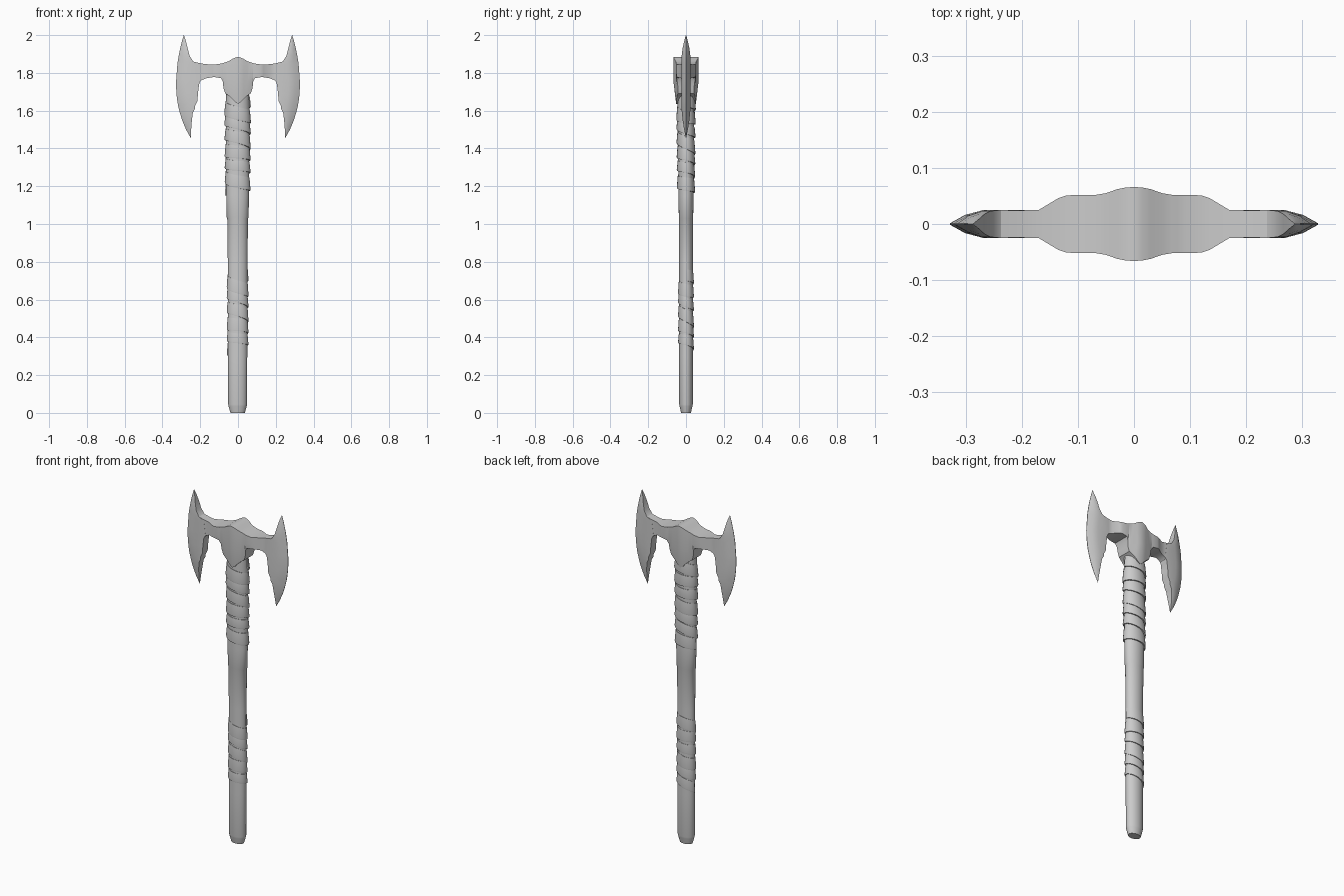
import bpy, bmesh, math
from math import cos, sin, pi

if "Cube" in bpy.data.objects:
    bpy.data.objects.remove(bpy.data.objects["Cube"])


def loft(name, rings, cap_start=True, cap_end=True, mirror=False, angle=35):
    """Skin a list of equal-length closed rings."""
    bm = bmesh.new()
    vs = [[bm.verts.new(p) for p in ring] for ring in rings]
    n = len(rings[0])
    for a, b in zip(vs, vs[1:]):
        for i in range(n):
            j = (i + 1) % n
            bm.faces.new((a[i], a[j], b[j], b[i]))
    if cap_start:
        bm.faces.new(vs[0][::-1])
    if cap_end:
        bm.faces.new(vs[-1])
    bmesh.ops.remove_doubles(bm, verts=bm.verts, dist=1e-5)
    bmesh.ops.recalc_face_normals(bm, faces=bm.faces)
    if not cap_start and sum(f.normal.z for f in bm.faces if f.calc_center_median().z > 1.84) < 0:
        bmesh.ops.reverse_faces(bm, faces=bm.faces)
    me = bpy.data.meshes.new(name)
    bm.to_mesh(me)
    bm.free()
    ob = bpy.data.objects.new(name, me)
    bpy.context.collection.objects.link(ob)
    if mirror:
        ob.modifiers.new("mirror", 'MIRROR')
    bpy.ops.object.select_all(action='DESELECT')
    ob.select_set(True)
    bpy.context.view_layer.objects.active = ob
    bpy.ops.object.shade_smooth_by_angle(angle=math.radians(angle))
    return ob


# Shaft: oval sections (z, half width, half depth)
SHAFT = [(0, .038, .026), (.035, .048, .034), (.045, .050, .036), (.3, .051, .036),
         (.8, .052, .036), (1.03, .055, .037), (1.035, .058, .038), (1.15, .060, .040),
         (1.4, .061, .042), (1.6, .063, .044), (1.72, .060, .045)]


def shaft_radius(z):
    for (z0, a0, b0), (z1, a1, b1) in zip(SHAFT, SHAFT[1:]):
        if z <= z1:
            f = max(0, (z - z0) / (z1 - z0))
            return a0 + f * (a1 - a0), b0 + f * (b1 - b0)
    return SHAFT[-1][1:]


CX = -.002
loft("shaft", [[(CX + a * cos(2 * pi * i / 24), b * sin(2 * pi * i / 24), z)
                for i in range(24)] for z, a, b in SHAFT])


# Leather wraps: a strip wound down the shaft, lower edge standing proud
def wrap(name, z_low, z_high, turns, proud):
    rings, steps = [], 24
    total = int(turns * steps)
    height = (z_high - z_low) / (turns + .8)
    for k in range(total + 1):
        t = 2 * pi * k / steps
        f = k / total
        zt = z_high - f * (z_high - z_low - height * .85) + .008 * sin(t * .83)
        h = height * (.85 + .12 * sin(t * .37))
        ring = []
        for z, off in ((zt, -.004), (zt, proud * .3), (zt - h * .9, proud),
                       (zt - h, proud * .85), (zt - h, -.004)):
            a, b = shaft_radius(z)
            ring.append((CX + (a + off) * cos(t), (b + off) * sin(t), z))
        rings.append(ring)
    loft(name, rings)


wrap("upper_grip_wrap", 1.15, 1.68, 6.5, .008)
wrap("lower_grip_wrap", .31, .76, 5.5, .006)

# Axe head bridge and socket: (x, top z, bottom z, half depth above, half depth at bottom)
BRIDGE = [(0, 1.885, 1.635, .066, .052), (.015, 1.881, 1.645, .065, .052),
          (.03, 1.874, 1.662, .062, .050), (.05, 1.862, 1.68, .055, .047),
          (.068, 1.856, 1.692, .052, .042), (.077, 1.853, 1.72, .052, .042),
          (.08, 1.852, 1.752, .052, .046), (.09, 1.849, 1.772, .052, .050),
          (.12, 1.845, 1.777, .051, .050), (.135, 1.845, 1.777, .046, .046),
          (.17, 1.846, 1.771, .025, .025), (.195, 1.85, 1.76, .0245, .0245),
          (.21, 1.853, 1.74, .0245, .0245), (.24, 1.861, 1.735, .0245, .0245)]
rings = []
for x, zt, zb, d, e in BRIDGE:
    zm = max(1.75, zb + (zt - zb) * .35)
    rings.append([(x, -d, zt), (x, d, zt), (x, d, zm), (x, e, zb), (x, -e, zb), (x, -d, zm)])
loft("head_bridge", rings, cap_start=False, mirror=True)

# Crescent blades: (z, inner x, cutting edge x, half thickness)
BLADE = [(2.0, .286, .287, .001), (1.97, .276, .296, .009), (1.93, .266, .306, .018),
         (1.89, .256, .314, .023), (1.86, .237, .319, .025), (1.845, .205, .321, .025),
         (1.765, .195, .327, .025), (1.74, .206, .328, .025), (1.69, .212, .326, .025),
         (1.65, .215, .321, .025), (1.625, .228, .317, .024), (1.61, .228, .313, .024),
         (1.59, .239, .308, .022), (1.55, .244, .296, .018), (1.50, .248, .275, .010),
         (1.455, .249, .25, .001)]
rings = []
for z, xi, xo, t in BLADE:
    xa = max(xo - .06, xi + .25 * (xo - xi))
    xb = xa + .55 * (xo - xa)
    rings.append([(xi, -t, z), (xa, -t, z), (xb, -t * .65, z), (xo, -t * .05, z),
                  (xo, t * .05, z), (xb, t * .65, z), (xa, t, z), (xi, t, z)])
loft("crescent_blade", rings, mirror=True)
